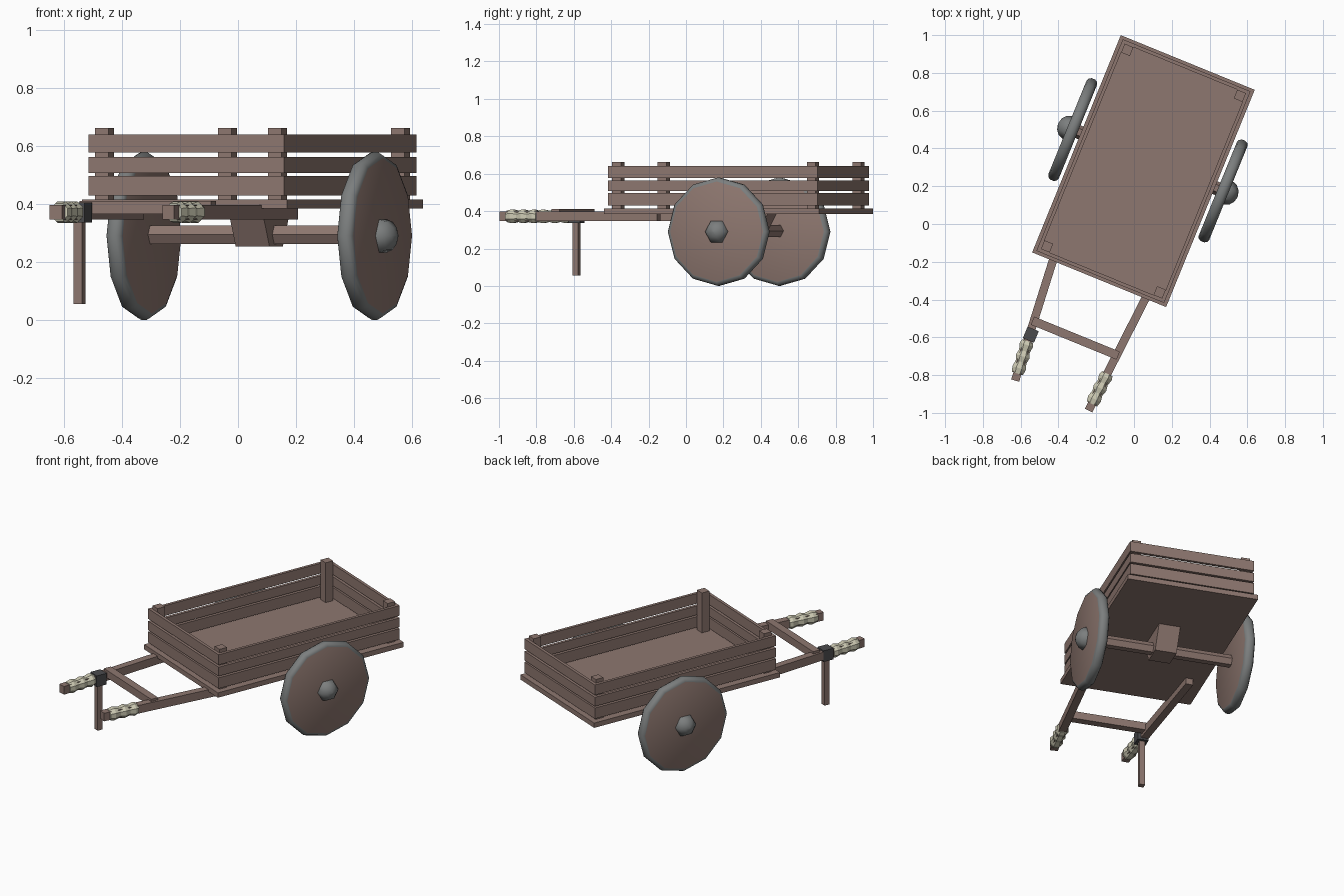
import bpy, bmesh, math
from mathutils import Matrix, Vector

if "Cube" in bpy.data.objects:
    bpy.data.objects.remove(bpy.data.objects["Cube"])

# Cart frame: u across, v along the bed, turned on the ground
FRAME = Matrix.Translation((0.05, 0.28, 0)) @ Matrix.Rotation(math.radians(-22.2), 4, 'Z')


def material(name, rgb):
    m = bpy.data.materials.new(name)
    m.diffuse_color = (*rgb, 1)
    m.use_nodes = True
    m.node_tree.nodes["Principled BSDF"].inputs["Base Color"].default_value = m.diffuse_color
    return m


WOOD = material("brown_wood", (0.27, 0.185, 0.16))
STEEL = material("grey_metal", (0.20, 0.21, 0.21))
DARK = material("dark_metal", (0.07, 0.07, 0.075))
CREAM = material("cream_wrap", (0.62, 0.60, 0.46))


def finish(bm, name, mats):
    bmesh.ops.recalc_face_normals(bm, faces=bm.faces)
    bm.transform(FRAME)
    me = bpy.data.meshes.new(name)
    bm.to_mesh(me)
    bm.free()
    for m in mats:
        me.materials.append(m)
    ob = bpy.data.objects.new(name, me)
    bpy.context.collection.objects.link(ob)
    return ob


def box(name, lo, hi, mat=WOOD, bottom=(1, 1), turn=0):
    """Box between two corners; bottom scales the lower face in u and v."""
    lo, hi = Vector(lo), Vector(hi)
    c, s = (lo + hi) / 2, hi - lo
    bm = bmesh.new()
    bmesh.ops.create_cube(bm, size=1)
    for v in bm.verts:
        if v.co.z < 0:
            v.co.x *= bottom[0]
            v.co.y *= bottom[1]
    bm.transform(Matrix.Translation(c) @ Matrix.Rotation(turn, 4, 'Z') @ Matrix.Diagonal((*s, 1)))
    return finish(bm, name, [mat])


def lathe(name, profile, sides, start, end, mats, phase=0.0, rule=None):
    """Spin (radius, distance) points about the axis from start towards end."""
    start, axis = Vector(start), (Vector(end) - Vector(start)).normalized()
    side = axis.cross(Vector((0, 0, 1))).normalized()
    up = side.cross(axis)
    bm = bmesh.new()
    rings = []
    for r, d in profile:
        ring = []
        for i in range(sides):
            a = 2 * math.pi * (i + phase) / sides
            ring.append(bm.verts.new(start + axis * d + (up * math.cos(a) + side * math.sin(a)) * r))
        rings.append(ring)
    for k in range(len(rings) - 1):
        for i in range(sides):
            j = (i + 1) % sides
            bm.faces.new((rings[k][i], rings[k][j], rings[k + 1][j], rings[k + 1][i]))
    caps = [bm.faces.new(rings[0]), bm.faces.new(rings[-1])]
    if rule:
        for f in caps:
            f.material_index = 1
    return finish(bm, name, mats)


def smooth(ob, angle=40):
    bpy.ops.object.select_all(action='DESELECT')
    ob.select_set(True)
    bpy.context.view_layer.objects.active = ob
    bpy.ops.object.shade_smooth_by_angle(angle=math.radians(angle))


# Bed
box("bed_floor", (-0.383, -0.621, 0.385), (0.383, 0.621, 0.415))

# Corner posts and slatted walls
for su in (-1, 1):
    for sv in (-1, 1):
        u, v = su * 0.322, sv * 0.562
        box("corner_post", (u - 0.025, v - 0.025, 0.41), (u + 0.025, v + 0.025, 0.662))
for z0, z1 in ((0.43, 0.497), (0.507, 0.563), (0.577, 0.64)):
    for s in (-1, 1):
        u, v = s * 0.356, s * 0.596
        box("side_plank", (u - 0.009, -0.605, z0), (u + 0.009, 0.605, z1))
        box("end_plank", (-0.347, v - 0.009, z0), (0.347, v + 0.009, z1))

# Axle and tapered block that carries it
AV, AZ = 0.062, 0.29
lathe("axle", [(0.036, 0), (0.036, 0.82)], 6, (-0.41, AV, AZ + 0.004), (0.41, AV, AZ + 0.004), [WOOD], 0.5)
box("axle_block", (-0.063, AV - 0.135, 0.253), (0.063, AV + 0.135, 0.39), bottom=(1, 0.45))

# Wheels: wooden discs with metal rims and hubs
rim = [(0.268, -0.03), (0.282, -0.024), (0.29, -0.01), (0.29, 0.01), (0.282, 0.024), (0.268, 0.03)]
hub = [(0.066, 0), (0.066, 0.03), (0.056, 0.056), (0.032, 0.076), (0.004, 0.083)]
for s in (-1, 1):
    w = lathe("wheel", rim, 12, (s * 0.43, AV, AZ), (s, AV, AZ), [STEEL, WOOD], rule=True)
    smooth(w, 50)
    h = lathe("wheel_hub", hub, 6, (s * 0.43, AV, AZ), (s, AV, AZ), [STEEL], 0.5)
    smooth(h, 65)

# Pull shafts, converging slightly towards the grips
SLOPE = 0.083
SZ = 0.372


def shaft_u(v):
    return 0.21 + SLOPE * (v + 1.281)


grip = [(0.033, 0), (0.040, 0.02), (0.032, 0.055), (0.040, 0.085), (0.032, 0.115), (0.040, 0.15), (0.033, 0.18)]
for s in (-1, 1):
    v0, v1 = -1.285, -0.34
    c = (v0 + v1) / 2
    box("pull_shaft", (s * shaft_u(c) - 0.022, v0, SZ - 0.025), (s * shaft_u(c) + 0.022, v1, SZ + 0.025),
        turn=-s * math.atan(SLOPE))
    a, b = -1.065, -1.25
    lathe("hand_grip", grip, 8, (s * shaft_u(a), a, SZ), (s * shaft_u(b), b, SZ), [CREAM], 0.5)

# Crossbar, clamp and prop leg
box("crossbar", (-0.245, -0.978, 0.365), (0.245, -0.932, 0.411))
box("leg_clamp", (-0.257, -1.06, 0.336), (-0.193, -0.994, 0.405), DARK)
box("prop_leg", (-0.241, -1.043, 0.055), (-0.209, -1.011, 0.34))
